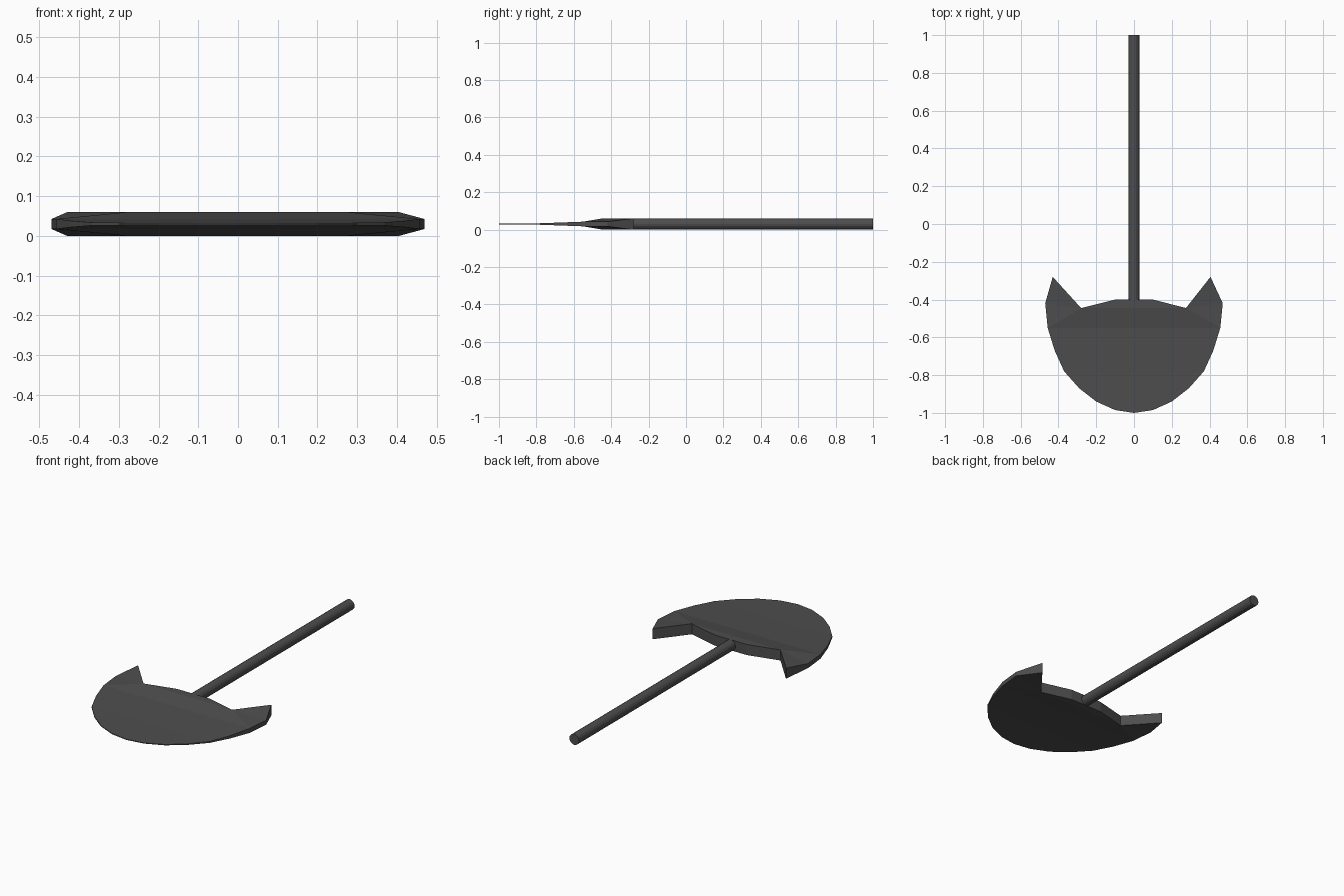
import bpy, bmesh, math

cube = bpy.data.objects.get("Cube")
if cube:
    bpy.data.objects.remove(cube, do_unlink=True)

# Single dark metal colour
metal = bpy.data.materials.new("dark_grey")
metal.use_nodes = True
colour = (0.075, 0.075, 0.075, 1)
metal.diffuse_color = colour
metal.node_tree.nodes["Principled BSDF"].inputs["Base Color"].default_value = colour

MID = 0.03  # height of the centre plane, also the handle radius


def make_object(name, bm):
    bmesh.ops.recalc_face_normals(bm, faces=bm.faces)
    mesh = bpy.data.meshes.new(name)
    bm.to_mesh(mesh)
    bm.free()
    mesh.materials.append(metal)
    obj = bpy.data.objects.new(name, mesh)
    bpy.context.collection.objects.link(obj)
    return obj


# Cutting rim: half width, y, half thickness, from the horns to the front
RIM = [(0.47, -0.42, 0.0125), (0.457, -0.55, 0.0125), (0.42, -0.67, 0.008),
       (0.37, -0.78, 0.004), (0.29, -0.87, 0.003), (0.2, -0.94, 0.0025),
       (0.1, -0.985, 0.002)]
FRONT = (0, -1, 0.002)
# Thick back edge, left to right: horn, notch, centre, centre, notch, horn
BACK = [(0.405, -0.28), (0.275, -0.445), (0.1, -0.4),
        (-0.1, -0.4), (-0.28, -0.445), (-0.43, -0.28)]


def blade_outline():
    left = list(RIM)
    right = [(-x, y, t) for x, y, t in RIM]
    back = [(x, y, MID) for x, y in BACK]
    return left, right, back


def build_blade():
    bm = bmesh.new()
    left, right, back = blade_outline()
    loops = []
    for side in (1, -1):
        def add(points):
            return [bm.verts.new((x, y, MID + side * t)) for x, y, t in points]
        lf, rt, bk = add(left), add(right), add(back)
        front = add([FRONT])[0]
        # Tapering strips across the blade
        for i in range(1, len(RIM) - 1):
            bm.faces.new((lf[i], lf[i + 1], rt[i + 1], rt[i]))
        bm.faces.new((lf[-1], front, rt[-1]))
        # Rear bevel, flat middle and the two horns
        bm.faces.new((lf[1], rt[1], bk[4], bk[1]))
        bm.faces.new(bk[1:5])
        for rim, horn, notch in ((lf, bk[0], bk[1]), (rt, bk[5], bk[4])):
            bm.faces.new((rim[0], rim[1], notch))
            bm.faces.new((rim[0], notch, horn))
        loops.append(lf + [front] + rt[::-1] + bk[::-1])
    # Edge wall joining both sides
    top, bottom = loops
    for i in range(len(top)):
        j = (i + 1) % len(top)
        bm.faces.new((top[i], top[j], bottom[j], bottom[i]))
    return make_object("blade", bm)


def build_handle(start, end):
    bm = bmesh.new()
    bmesh.ops.create_cone(bm, cap_ends=True, segments=16, radius1=MID,
                          radius2=MID, depth=end - start)
    obj = make_object("handle", bm)
    obj.rotation_euler.x = math.pi / 2
    obj.location = (0, (start + end) / 2, MID)
    return obj


build_blade()
build_handle(-0.405, 1)
